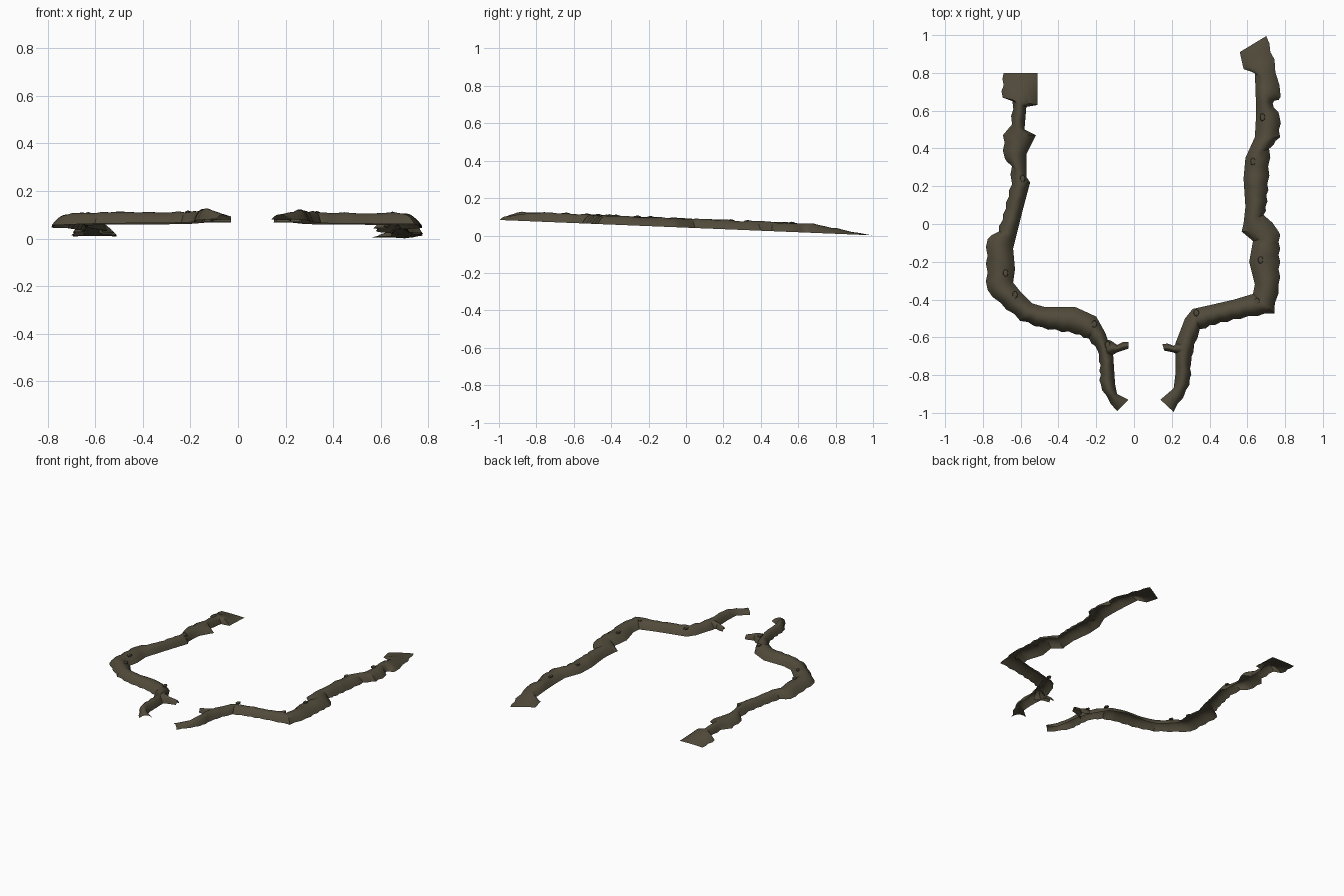
import bpy, bmesh, math, random
from mathutils import Vector

if "Cube" in bpy.data.objects:
    bpy.data.objects.remove(bpy.data.objects["Cube"])

random.seed(4)
earth = bpy.data.materials.new("dark olive earth")
earth.diffuse_color = (0.082, 0.070, 0.043, 1)
earth.use_nodes = True
earth.node_tree.nodes["Principled BSDF"].inputs["Base Color"].default_value = earth.diffuse_color


def base_z(y):
    # the bank slopes gently down to the back
    return 0.042 - 0.041 * y


def finish(name, bm):
    me = bpy.data.meshes.new(name)
    bm.to_mesh(me)
    bm.free()
    me.materials.append(earth)
    ob = bpy.data.objects.new(name, me)
    bpy.context.collection.objects.link(ob)
    bpy.context.view_layer.objects.active = ob
    ob.select_set(True)
    bpy.ops.object.shade_smooth_by_angle(angle=math.radians(35))
    ob.select_set(False)


def bank(name, stations, start_h, end_h, full=0.048, step=0.035, taper=0.16, across=10):
    """Mound swept between two edge lines, with a ragged outer edge."""
    pts = [(Vector(s[:2]), Vector(s[2:])) for s in stations]
    rows, dist = [], 0
    for (a, b), (c, d) in zip(pts, pts[1:]):
        length = ((a + b) / 2 - (c + d) / 2).length
        n = max(1, round(length / step))
        for i in range(n):
            t = i / n
            rows.append((a.lerp(c, t), b.lerp(d, t), dist + length * t))
        dist += length
    rows.append((*pts[-1], dist))
    bm = bmesh.new()
    prev = None
    for k, (a, b, s) in enumerate(rows):
        h = full
        h = min(h, start_h + (full - start_h) * s / taper)
        h = min(h, end_h + (full - end_h) * (dist - s) / (taper * 0.6))
        if 0 < k < len(rows) - 1:
            h += random.uniform(-0.003, 0.004)
            a = a + (a - b).normalized() * (0.004 if k % 2 else -0.005)
        row = []
        for j in range(across + 1):
            t = j / across
            p = a.lerp(b, t)
            z = base_z(p.y) + h * (1 - abs(2 * t - 1) ** 2.3)
            row.append(bm.verts.new((p.x, p.y, z)))
        if prev:
            for j in range(across):
                bm.faces.new((prev[j], prev[j + 1], row[j + 1], row[j]))
        prev = row
    bm.normal_update()
    if sum(f.normal.z for f in bm.faces) < 0:
        bmesh.ops.reverse_faces(bm, faces=bm.faces)
    finish(name, bm)


# left bank: outer edge x, y then inner edge x, y, from back to front
bank("left_bank", [
    (-.69, .80, -.51, .80), (-.70, .67, -.51, .63), (-.64, .65, -.57, .62),
    (-.65, .53, -.58, .50), (-.69, .47, -.52, .47), (-.69, .35, -.57, .37),
    (-.65, .31, -.57, .25), (-.65, .21, -.55, .22), (-.69, .05, -.59, .07),
    (-.72, -.04, -.62, -.05), (-.78, -.08, -.64, -.13), (-.78, -.21, -.63, -.24),
    (-.78, -.35, -.64, -.31), (-.71, -.42, -.60, -.36), (-.60, -.51, -.54, -.42),
    (-.49, -.55, -.47, -.44), (-.31, -.58, -.31, -.44), (-.24, -.61, -.20, -.49),
    (-.19, -.67, -.15, -.58), (-.18, -.75, -.11, -.70), (-.18, -.85, -.10, -.85),
    (-.15, -.91, -.09, -.90), (-.09, -.99, -.03, -.93)], 0.002, 0.02)

# right bank
bank("right_bank", [
    (.70, .995, .56, .91), (.74, .87, .58, .82), (.78, .67, .64, .80),
    (.73, .64, .645, .66), (.775, .57, .645, .55), (.77, .46, .64, .46),
    (.72, .40, .59, .35), (.71, .21, .58, .24), (.70, .09, .59, .09),
    (.69, .05, .58, 0), (.77, -.04, .57, -.04), (.77, -.06, .63, -.09),
    (.77, -.20, .61, -.20), (.77, -.32, .64, -.32), (.74, -.47, .63, -.37),
    (.56, -.50, .53, -.40), (.43, -.53, .40, -.43), (.35, -.56, .31, -.45),
    (.32, -.64, .27, -.50), (.30, -.74, .22, -.63), (.30, -.82, .22, -.79),
    (.28, -.88, .21, -.87), (.21, -.995, .14, -.93)], 0.002, 0.02, taper=0.28)

# short spurs pointing inwards near the front
bank("left_spur", [(-.15, -.61, -.14, -.71), (-.09, -.635, -.09, -.68),
                   (-.03, -.625, -.03, -.66)], 0.05, 0.025, full=0.05)
bank("right_spur", [(.27, -.61, .26, -.71), (.21, -.64, .21, -.68),
                    (.15, -.635, .16, -.67)], 0.05, 0.025, full=0.05)

# small lumps breaking the crest
bm = bmesh.new()
for x, y in [(-.68, -.26), (-.63, -.375), (-.59, .24), (-.21, -.53), (-.14, -.64),
             (.63, .33), (.68, .565), (.67, -.19), (.65, -.41), (.33, -.47)]:
    v = bmesh.ops.create_icosphere(bm, subdivisions=1, radius=1)["verts"]
    bmesh.ops.scale(bm, vec=(0.016, 0.022, 0.009), verts=v)
    bmesh.ops.translate(bm, vec=(x, y, base_z(y) + 0.046), verts=v)
finish("crest_lumps", bm)
